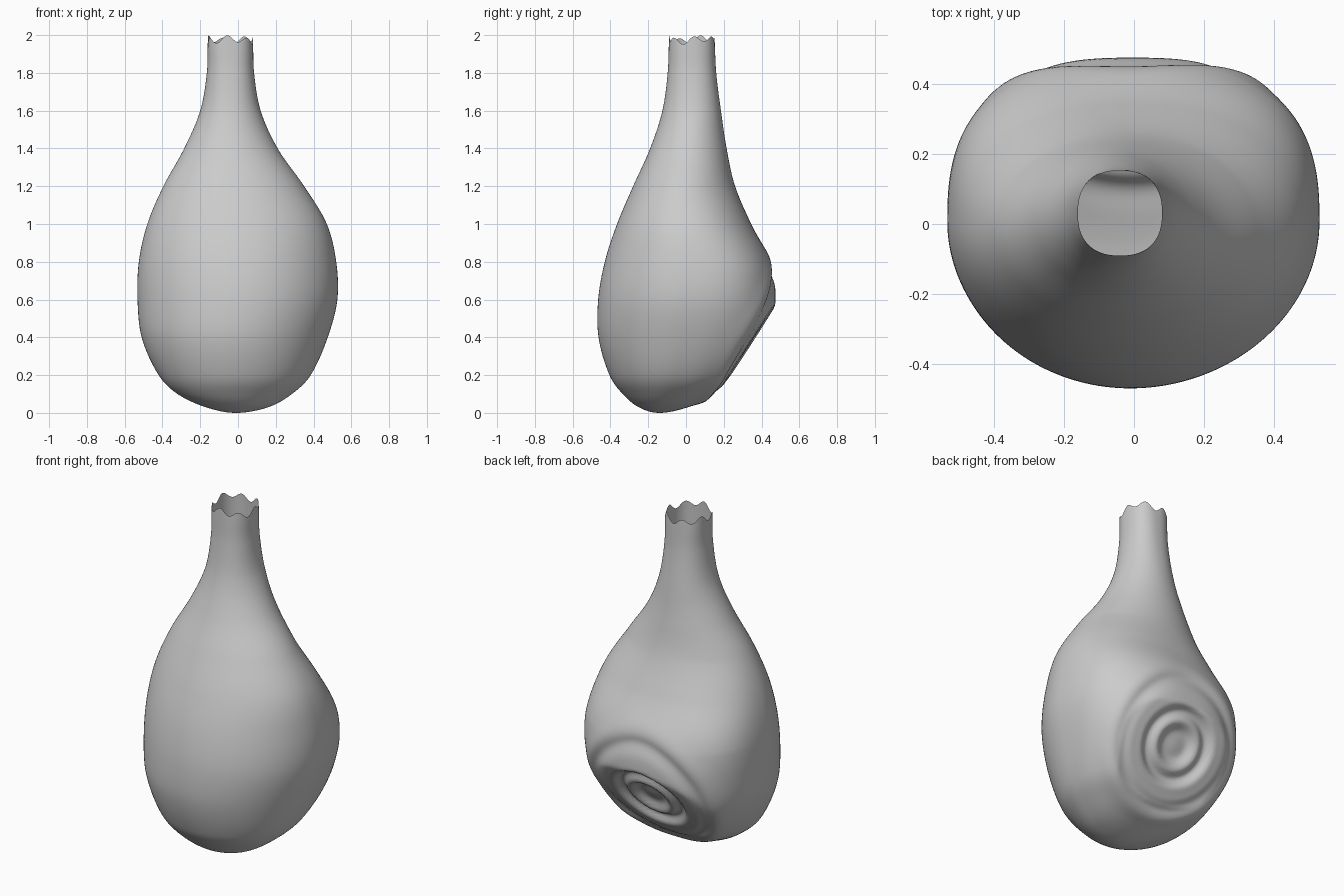
import bpy, bmesh, math
from mathutils import Vector

default = bpy.data.objects.get("Cube")
if default:
    bpy.data.objects.remove(default, do_unlink=True)

SEGMENTS = 180
STEPS = 12

# Body outline, bottom to top: height, right x, left x, front y, back y
outline = [
    (0, -.01, -.01, -.14, -.14),
    (.03, -.17, .16, -.25, .01),
    (.1, -.32, .285, -.335, .16),
    (.2, -.42, .385, -.405, .3),
    (.4, -.51, .475, -.463, .44),
    (.6, -.532, .526, -.465, .475),
    (.8, -.525, .52, -.43, .445),
    (1, -.48, .47, -.365, .345),
    (1.2, -.395, .35, -.28, .26),
    (1.4, -.285, .21, -.19, .215),
    (1.6, -.2, .12, -.125, .185),
    (1.8, -.165, .085, -.097, .16),
    (1.97, -.16, .08, -.09, .152),
]

# Round base plate set into the lower back: distance from centre, relief
plate_centre = Vector((-.01, .35, .39))
plate_normal = Vector((.02, .84, -.54)).normalized()
relief = [(0, -.025), (.07, -.03), (.135, .002), (.185, -.026),
          (.235, .006), (.29, .002), (.34, -.012), (.42, 0), (1, .2)]


def smooth_rows(rows):
    """Smooth curve through the rows, paced by the distance between them."""
    z, right, left, front, back = rows[1]
    points = [(z, left, right, back, front)] + rows
    pace = [0]
    for p, q in zip(points, points[1:]):
        pace.append(pace[-1] + math.dist(p, q))

    def slope(i):
        j = min(i + 1, len(points) - 1)
        return [(b - a) / (pace[j] - pace[i - 1]) for a, b in zip(points[i - 1], points[j])]

    result = []
    for i in range(1, len(points) - 1):
        span = pace[i + 1] - pace[i]
        for k in range(STEPS):
            t = k / STEPS
            blend = t * t * (3 - 2 * t)
            result.append([a + (b - a) * blend + span * t * (1 - t) * (m * (1 - t) - n * t)
                           for a, b, m, n in zip(points[i], points[i + 1], slope(i), slope(i + 1))])
    return result + [rows[-1]]


def relief_at(radius):
    for (r0, h0), (r1, h1) in zip(relief, relief[1:]):
        if radius <= r1:
            t = (radius - r0) / (r1 - r0)
            return h0 + (h1 - h0) * t * t * (3 - 2 * t)
    return relief[-1][1]


def bump(radius, centre, width):
    return math.exp(-((radius - centre) / width) ** 2)


def press_plate(p):
    """Stamp the plate rings and the groove and lip around them."""
    offset = p - plate_centre
    depth = offset.dot(plate_normal)
    if depth < -.35:
        return p
    flat = offset - plate_normal * depth
    radius = flat.length
    fade = min((depth + .35) / .15, 1)
    depth += fade * (.01 * bump(radius, .42, .035) - .016 * bump(radius, .35, .03))
    return plate_centre + flat + plate_normal * min(depth, relief_at(radius))


def ring_point(row, angle):
    z, right, left, front, back = row
    c, s = math.cos(angle), math.sin(angle)
    # Squarer lower back, round shoulders, slightly square neck
    neck = min(max((z - 1.5) / .4, 0), 1)
    belly = min(max((1.2 - z) / .45, 0), 1)
    power = 2 + .4 * neck + (.6 * belly if s > 0 else 0)
    reach = (abs(c) ** power + abs(s) ** power) ** (-1 / power)
    x = (left + right) / 2 + (left - right) / 2 * c * reach
    y = (front + back) / 2 + (back - front) / 2 * s * reach
    # Wavy torn rim
    lift = max((z - 1.9) / .07, 0)
    z += lift * (.005 + .016 * math.sin(7 * angle + 1) + .008 * math.sin(3 * angle))
    return press_plate(Vector((x, y, z)))


# Body and neck as one open sheet
bm = bmesh.new()
rows = smooth_rows(outline)
pole = bm.verts.new((rows[0][1], rows[0][3], 0))
rings = [[bm.verts.new(ring_point(row, math.tau * k / SEGMENTS)) for k in range(SEGMENTS)]
         for row in rows[1:]]
for k in range(SEGMENTS):
    n = (k + 1) % SEGMENTS
    bm.faces.new((pole, rings[0][n], rings[0][k]))
    for low, high in zip(rings, rings[1:]):
        bm.faces.new((low[k], low[n], high[n], high[k]))
mesh = bpy.data.meshes.new("vessel_body")
bm.to_mesh(mesh)
bm.free()
vessel = bpy.data.objects.new("vessel_body", mesh)
bpy.context.collection.objects.link(vessel)

# Plain grey clay
clay = bpy.data.materials.new("grey_clay")
clay.use_nodes = True
colour = (.6, .6, .6, 1)
clay.diffuse_color = colour
clay.node_tree.nodes["Principled BSDF"].inputs["Base Color"].default_value = colour
mesh.materials.append(clay)
for face in mesh.polygons:
    face.use_smooth = True
